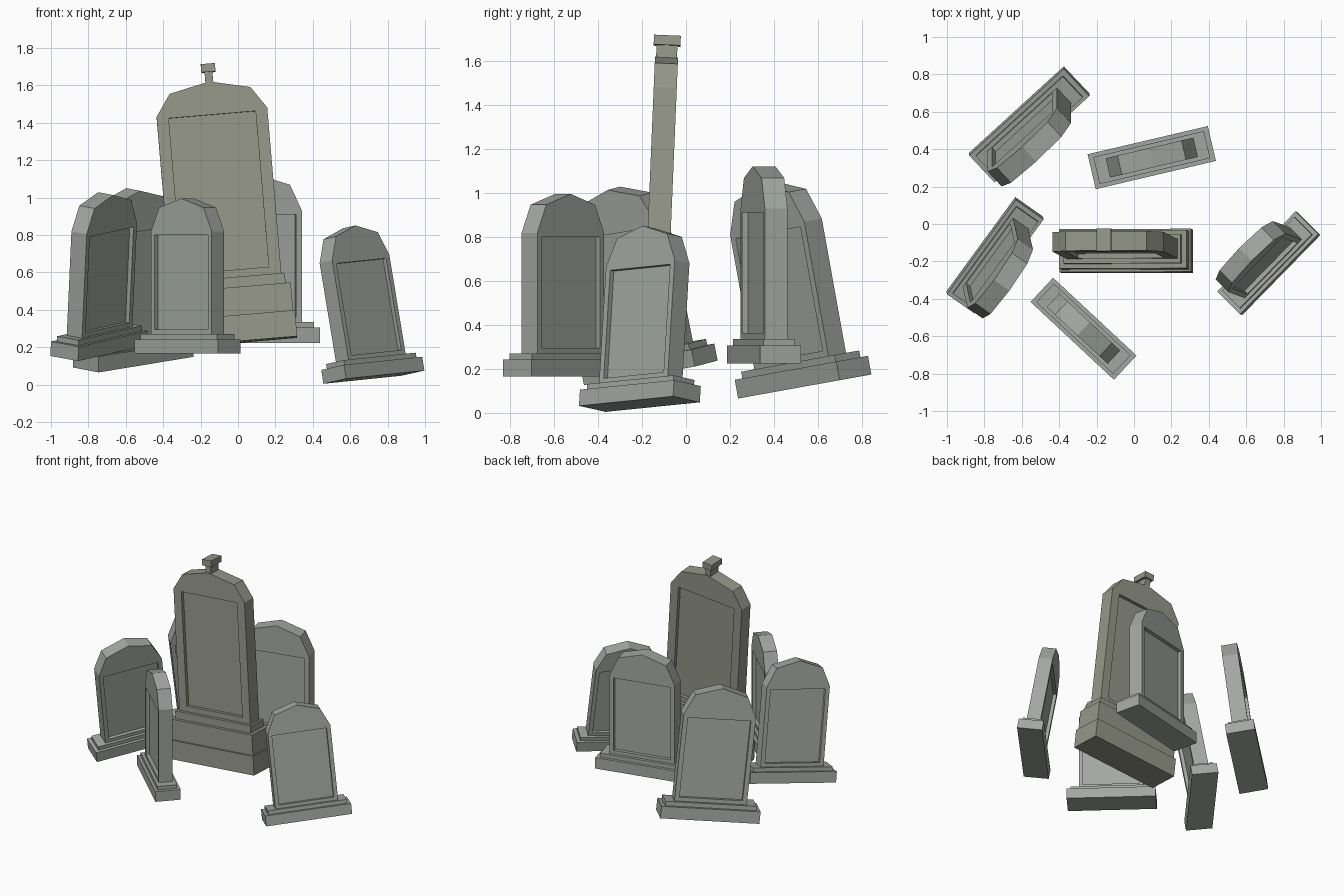
import bpy, bmesh
from math import radians, cos, sin
from mathutils import Vector, Matrix

if "Cube" in bpy.data.objects:
    bpy.data.objects.remove(bpy.data.objects["Cube"])


def material(name, rgb):
    m = bpy.data.materials.new(name)
    m.diffuse_color = (*rgb, 1)
    m.use_nodes = True
    m.node_tree.nodes["Principled BSDF"].inputs["Base Color"].default_value = m.diffuse_color
    return m


GREY = material("grey_stone", (0.36, 0.39, 0.36))
OLIVE = material("olive_stone", (0.30, 0.31, 0.25))


def frame(loc, angle, lean, scale=1.0):
    """Placement from the foot centre, heading and leaning up direction."""
    z = Vector((lean[0], lean[1], 1)).normalized()
    a = radians(angle)
    x = Vector((cos(a), sin(a), 0))
    x = (x - z * x.dot(z)).normalized()
    y = z.cross(x)
    m = Matrix((x, y, z)).transposed().to_4x4()
    return Matrix.Translation(loc) @ m @ Matrix.Scale(scale, 4)


def add(name, bm, mat, place):
    bmesh.ops.recalc_face_normals(bm, faces=bm.faces)
    me = bpy.data.meshes.new(name)
    bm.to_mesh(me)
    bm.free()
    me.materials.append(mat)
    ob = bpy.data.objects.new(name, me)
    bpy.context.collection.objects.link(ob)
    ob.matrix_world = place


def block(name, w, d, z0, z1, mat, place):
    bm = bmesh.new()
    bmesh.ops.create_cube(bm, size=1)
    bmesh.ops.transform(bm, verts=bm.verts, matrix=Matrix.Translation((0, 0, (z0 + z1) / 2))
                        @ Matrix.Diagonal((w, d, z1 - z0, 1)))
    add(name, bm, mat, place)


def slab(name, hw, d, z0, shoulder, mid, apex, panel, recess, mat, place):
    """Upright slab with a five-point arch and a sunken panel on both faces."""
    pw, p0, p1 = panel
    outline = [(-hw, z0), (hw, z0), (hw, shoulder), (hw * .73, mid),
               (0, apex), (-hw * .73, mid), (-hw, shoulder)]
    hole = [(-pw, p0), (pw, p0), (pw, p1), (-pw, p1)]
    bm = bmesh.new()
    rims = []
    for s in (-1, 1):
        y = s * d / 2
        o = [bm.verts.new((x, y, z)) for x, z in outline]
        h = [bm.verts.new((x, y, z)) for x, z in hole]
        f = [bm.verts.new((x, y - s * recess, z)) for x, z in hole]
        bm.faces.new((o[0], o[1], h[1], h[0]))
        bm.faces.new((o[1], o[2], h[2], h[1]))
        bm.faces.new((o[6], o[0], h[0], h[3]))
        bm.faces.new((h[3], h[2], o[2], o[3], o[4], o[5], o[6]))
        for i in range(4):
            j = (i + 1) % 4
            bm.faces.new((h[i], h[j], f[j], f[i]))
        bm.faces.new(f)
        rims.append(o)
    a, b = rims
    for i in range(7):
        j = (i + 1) % 7
        bm.faces.new((a[i], a[j], b[j], b[i]))
    add(name, bm, mat, place)


# Small headstones: foot centre, heading, lean, base width
small = {
    "back_left": ((-.56, .54, .12), 43.3, (0, -.18), .69),
    "front_left": ((-.745, -.16, .182), 55, (.045, -.2), .63),
    "front_middle": ((-.27, -.56, .166), -43, (0, 0), .61),
    "right": ((.727, -.212, .04), 45, (-.165, .06), .60),
    "back_right": ((.095, .355, .224), 13.2, (0, 0), .66),
}
for key, (loc, ang, lean, w) in small.items():
    p = frame(loc, ang, lean, w)
    block(key + "_base", 1, .29, 0, .125, GREY, p)
    block(key + "_step", .92, .225, .125, .17, GREY, p)
    slab(key + "_headstone", .365, .16, .17, 1.07, 1.28, 1.36,
         (.318, .21, 1.04), .04, GREY, p)

# Tall central monument
p = frame((-.035, -.147, .225), 0, (-.085, .042))
block("monument_base", .705, .23, 0, .14, OLIVE, p)
block("monument_plinth", .685, .205, .14, .29, OLIVE, p)
block("monument_step", .63, .155, .29, .345, OLIVE, p)
slab("monument_slab", .297, .105, .345, 1.235, 1.352, 1.40,
     (.233, .385, 1.222), .025, OLIVE, p)
block("finial_stem", .042, .095, 1.39, 1.452, OLIVE, p)
block("finial_cap", .076, .122, 1.452, 1.496, OLIVE, p)
